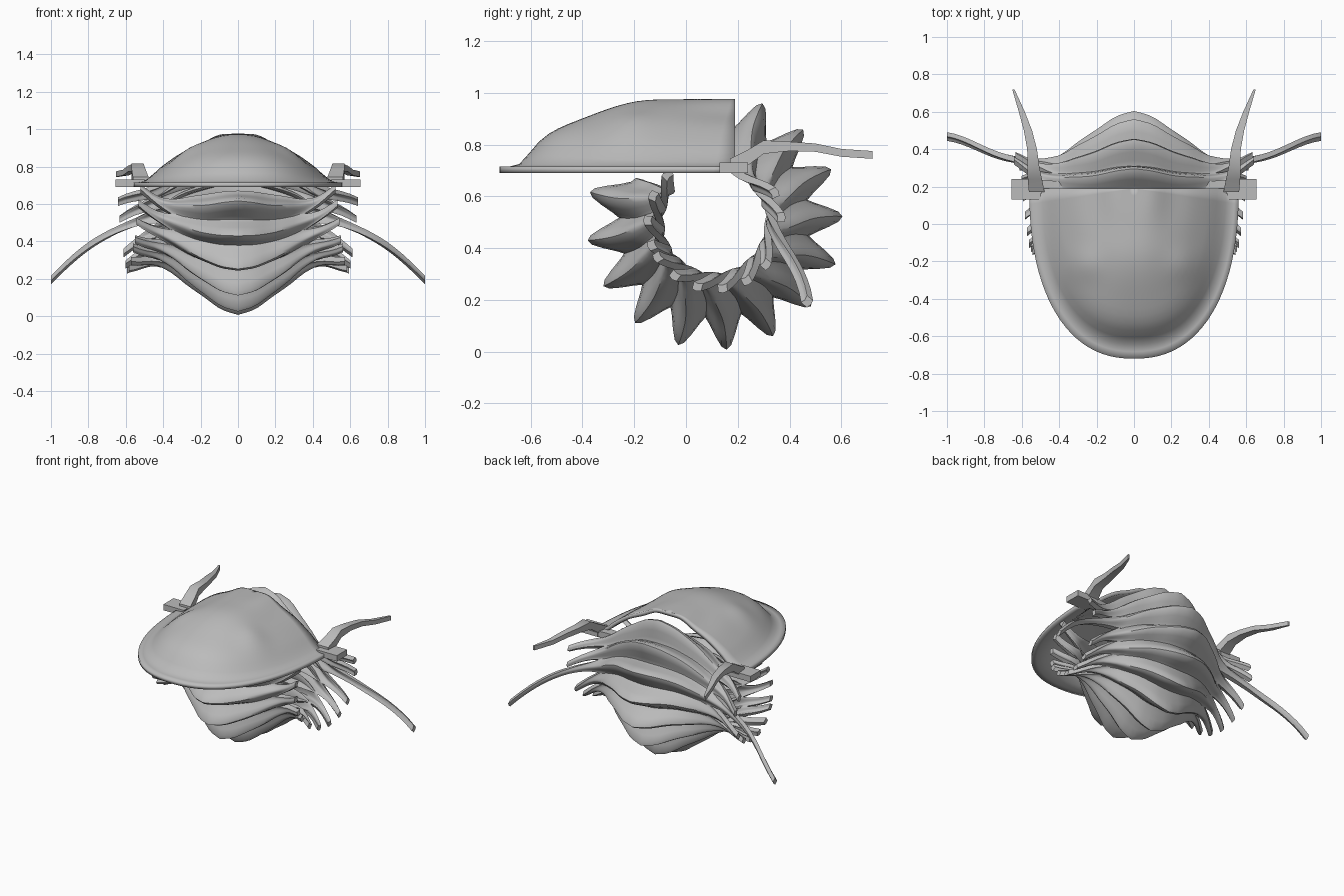
import bpy, bmesh, math
from mathutils import Vector

cube = bpy.data.objects.get("Cube")
if cube:
    bpy.data.objects.remove(cube)

GREY = (0.5, 0.5, 0.5, 1)
shell_mat = bpy.data.materials.new("shell grey")
shell_mat.use_nodes = True
shell_mat.diffuse_color = GREY
shell_mat.node_tree.nodes["Principled BSDF"].inputs["Base Color"].default_value = GREY


def curve(table, x):
    """Smooth value at x from a table of (x, value) pairs."""
    x = max(table[0][0], min(x, table[-1][0]))
    last = len(table) - 1
    k = next(i for i in range(last) if x <= table[i + 1][0])

    def slope(i):
        a, b = table[max(i - 1, 0)], table[min(i + 1, last)]
        return (b[1] - a[1]) / (b[0] - a[0])

    (xa, va), (xb, vb) = table[k], table[k + 1]
    d = xb - xa
    t = (x - xa) / d
    s = t * t * (3 - 2 * t)
    return (va + (vb - va) * s + slope(k) * d * t * (1 - t) ** 2
            - slope(k + 1) * d * t * t * (1 - t))


def make(name, bm, angle=40):
    mesh = bpy.data.meshes.new(name)
    bm.to_mesh(mesh)
    bm.free()
    mesh.materials.append(shell_mat)
    ob = bpy.data.objects.new(name, mesh)
    bpy.context.collection.objects.link(ob)
    bpy.ops.object.select_all(action="DESELECT")
    ob.select_set(True)
    bpy.context.view_layer.objects.active = ob
    bpy.ops.object.shade_smooth_by_angle(angle=math.radians(angle))
    return ob


def loft(name, rings):
    """Closed skin through a row of matching closed sections."""
    bm = bmesh.new()
    rows = [[bm.verts.new(p) for p in ring] for ring in rings]
    n = len(rows[0])
    for a, b in zip(rows, rows[1:]):
        for j in range(n):
            bm.faces.new((a[j], a[(j + 1) % n], b[(j + 1) % n], b[j]))
    bm.faces.new(rows[0])
    bm.faces.new(rows[-1])
    bmesh.ops.recalc_face_normals(bm, faces=bm.faces)
    return make(name, bm)


# Body segments, curled around an axis along x
CENTRE_Y, CENTRE_Z = 0.11, 0.5
STEP = 21.8
CREST = [(0, .495), (.1, .465), (.2, .4), (.3, .335), (.4, .265), (.5, .235), (.63, .275)]
DROP = [(0, .16), (.2, .12), (.3, .08), (.4, .04), (.5, .012), (.63, .004)]
HALF = [(0, .095), (.2, .09), (.3, .075), (.4, .05), (.5, .028), (.63, .018)]
SWEEP = [(0, 0), (.2, 0), (.3, 3), (.4, 10), (.5, 22), (.63, 42)]
LONG_CREST = CREST[:5] + [(.55, .24), (.75, .3), (1, .49)]
LONG_SWEEP = SWEEP[:4] + [(.4, 10), (.55, 24), (.75, 44), (1, 65)]


def section(x, u, angle, crest, sweep, sweep_scale):
    a = math.radians(angle - sweep_scale * curve(sweep, u))
    out = Vector((0, math.cos(a), math.sin(a)))
    along = Vector((0, -math.sin(a), math.cos(a)))
    r, h, w = curve(crest, u), curve(DROP, u), curve(HALF, u)
    base = Vector((x, CENTRE_Y, CENTRE_Z))
    ts = [-1 + k / 5 for k in range(11)]
    outer = [base + along * (t * w) + out * (r - h * (1 - math.cos(math.pi * t)) / 2)
             for t in ts]
    return outer + [p - out * .03 for p in reversed(outer)]


for i in range(13):
    long_spine = i == 2
    crest = LONG_CREST if long_spine else CREST
    sweep = LONG_SWEEP if long_spine else SWEEP
    reach = crest[-1][0]
    scale = 1 if long_spine else 1.02 - .016 * i
    rows = 25 if long_spine else 16
    rings = []
    for k in range(-rows, rows + 1):
        x = reach * k / rows
        rings.append(section(x * scale, abs(x), 68 - STEP * i, crest, sweep,
                             1 if i < 9 else .75))
    loft(f"body_segment_{i + 1}", rings)

# Head shield: domed half-oval with a flat rim
FRONT = [(0, .26), (.21, .26), (.43, .25), (.65, .185), (.81, .115), (.93, 0), (1, 0)]
SIDE = [(0, .26), (.18, .255), (.36, .205), (.55, .155), (.73, .085), (.82, .04),
        (.92, .003), (1, 0)]
BACK_Y, RIM_Z, POWER = .19, .715, 2 / 2.3


def head_point(rho, theta):
    c, s = math.cos(theta), max(math.sin(theta), 0)
    x = .56 * rho * math.copysign(abs(c) ** POWER, c)
    y = BACK_Y - .91 * rho * s ** POWER
    mix = s * s
    z = RIM_Z + max(0, curve(FRONT, rho) * mix + curve(SIDE, rho) * (1 - mix))
    # Eye swellings
    z += .02 * math.exp(-((abs(x) - .27) ** 2 + (y + .22) ** 2) / .008)
    return (x, y, z)


bm = bmesh.new()
RINGS, SPOKES = 24, 48
grid = [[bm.verts.new(head_point(i / RINGS, math.pi * j / SPOKES))
         for j in range(SPOKES + 1)] for i in range(RINGS + 1)]
for a, b in zip(grid, grid[1:]):
    for j in range(SPOKES):
        bm.faces.new((a[j], a[j + 1], b[j + 1], b[j]))
bmesh.ops.remove_doubles(bm, verts=bm.verts, dist=.0001)
head = make("head_shield", bm)
thick = head.modifiers.new("thickness", "SOLIDIFY")
thick.thickness = .025
thick.offset = -1

# Cheek spines, corner blocks and rear head border, on both sides
SPINE = [(.52, .17, .72, .042, .025), (.53, .24, .75, .038, .03), (.537, .3, .79, .032, .026),
         (.545, .4, .793, .026, .018), (.567, .5, .788, .022, .016),
         (.6, .6, .768, .016, .015), (.645, .72, .76, .006, .015)]
BORDER = [(.22, .18, .715, .02, .02), (.36, .2, .71, .025, .018), (.48, .2, .71, .035, .02),
          (.57, .2, .71, .04, .02)]


def rect(side, p, across):
    x, y, z, w, h = p
    pts = []
    for a, b in ((-1, -1), (1, -1), (1, 1), (-1, 1)):
        dx, dy = (a * w, 0) if across else (0, a * w)
        pts.append((side * (x + dx), y + dy, z + b * h))
    return pts


for side, label in ((1, "left"), (-1, "right")):
    loft(f"cheek_spine_{label}", [rect(side, p, True) for p in SPINE])
    loft(f"head_border_{label}", [rect(side, p, False) for p in BORDER])
    loft(f"corner_block_{label}",
         [rect(side, (x, .185, .71, .055, .02), False) for x in (.5, .655)])
